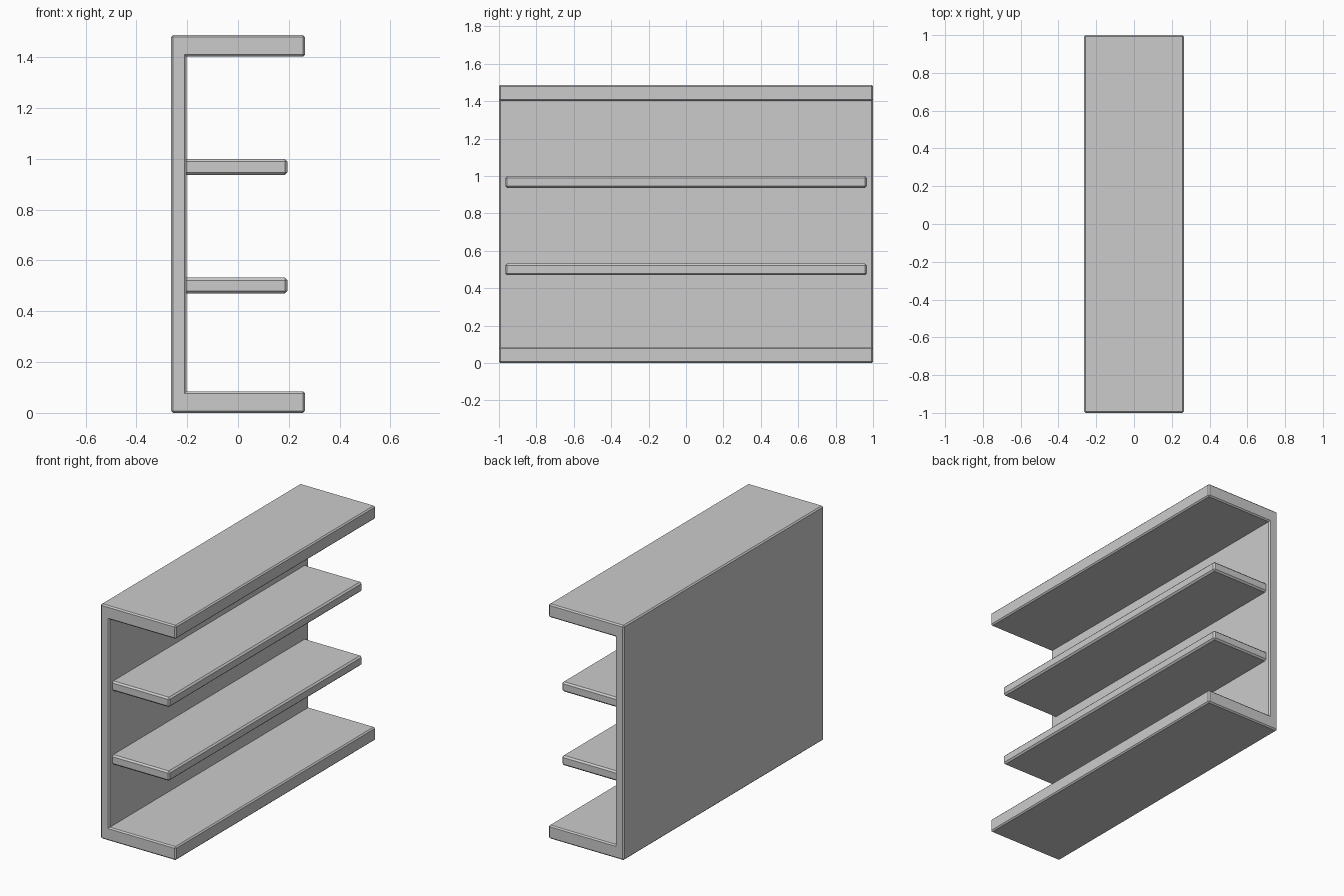
import bpy, bmesh

if "Cube" in bpy.data.objects:
    bpy.data.objects.remove(bpy.data.objects["Cube"])


def extrude_profile(name, profile, half_depth, bevel):
    """Extrude an x-z outline along y and chamfer its convex edges."""
    bm = bmesh.new()
    face = bm.faces.new([bm.verts.new((x, -half_depth, z)) for x, z in profile])
    ext = bmesh.ops.extrude_face_region(bm, geom=[face], use_keep_orig=True)
    moved = [v for v in ext["geom"] if isinstance(v, bmesh.types.BMVert)]
    bmesh.ops.translate(bm, verts=moved, vec=(0, 2 * half_depth, 0))
    bmesh.ops.recalc_face_normals(bm, faces=bm.faces)
    convex = [e for e in bm.edges if e.calc_face_angle_signed(0) > 0.5]
    bmesh.ops.bevel(bm, geom=convex, offset=bevel, segments=1,
                    profile=0.5, affect='EDGES')
    bmesh.ops.recalc_face_normals(bm, faces=bm.faces)
    mesh = bpy.data.meshes.new(name)
    bm.to_mesh(mesh)
    bm.free()
    obj = bpy.data.objects.new(name, mesh)
    bpy.context.collection.objects.link(obj)
    return obj


# C-shaped frame: base slab, back panel and top slab in one piece
left, right, inner = -0.264, 0.264, -0.203
height, slab = 1.487, 0.085
frame = [(left, 0), (right, 0), (right, slab), (inner, slab),
         (inner, height - slab), (right, height - slab),
         (right, height), (left, height)]
extrude_profile("shelf_frame", frame, 1.0, 0.008)

# Two narrower shelves, let into the back panel
for name, z in (("lower_shelf", 0.47), ("upper_shelf", 0.937)):
    outline = [(-0.22, z), (0.195, z), (0.195, z + 0.062), (-0.22, z + 0.062)]
    extrude_profile(name, outline, 0.967, 0.01)
